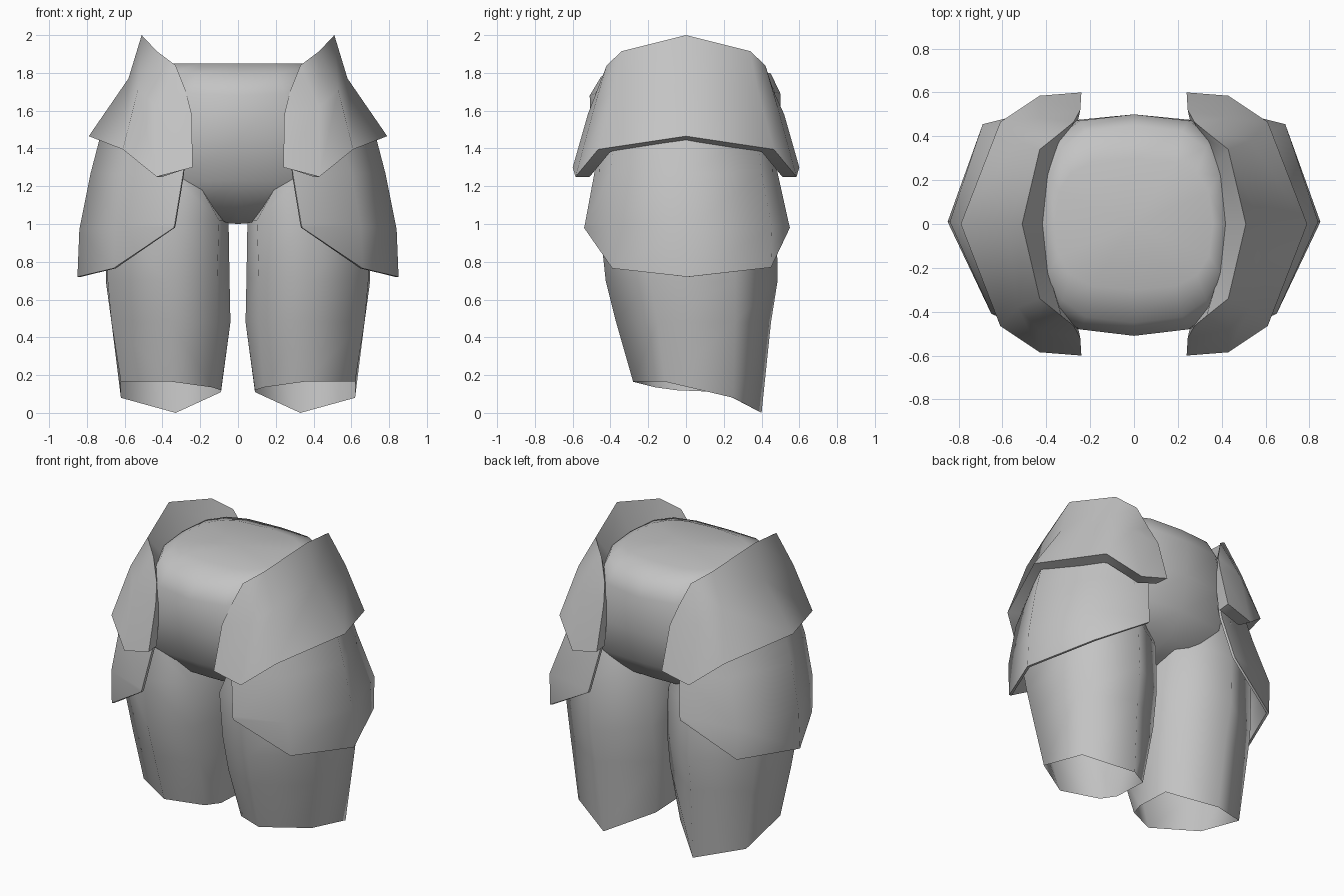
import bpy, math

grey = bpy.data.materials.new("plain grey")
grey.diffuse_color = (0.55, 0.55, 0.55, 1)


def make(name, verts, faces, mirror=True, thick=0.0, angle=50):
    me = bpy.data.meshes.new(name)
    me.from_pydata(verts, [], faces)
    me.materials.append(grey)
    ob = bpy.data.objects.new(name, me)
    bpy.context.collection.objects.link(ob)
    bpy.ops.object.select_all(action='DESELECT')
    ob.select_set(True)
    bpy.context.view_layer.objects.active = ob
    if thick:
        s = ob.modifiers.new("thickness", 'SOLIDIFY')
        s.thickness = thick
        s.offset = -1
        bpy.ops.object.modifier_apply(modifier=s.name)
    bpy.ops.object.shade_smooth_by_angle(angle=math.radians(angle))
    if mirror:
        m = ob.modifiers.new("other side", 'MIRROR')
        m.use_mirror_merge = False
    return ob


def grid(rows, closed):
    """Join rows of points with quads; rows run from low to high."""
    n = len(rows[0])
    faces = []
    for r in range(len(rows) - 1):
        for i in range(n if closed else n - 1):
            j = (i + 1) % n
            faces.append((r * n + i, r * n + j, (r + 1) * n + j, (r + 1) * n + i))
    return [p for row in rows for p in row], faces


# Pelvis: rounded rings from crotch to waist, closed above and below
# (half width, front y, back y, front z, side z, back z)
N = 16
rings = [
    (0.10, -0.16, 0.16, 1.00, 1.02, 1.00),
    (0.40, -0.32, 0.34, 1.09, 1.06, 1.09),
    (0.58, -0.44, 0.45, 1.23, 1.20, 1.23),
    (0.55, -0.50, 0.50, 1.45, 1.45, 1.45),
    (0.46, -0.51, 0.50, 1.68, 1.73, 1.69),
    (0.41, -0.45, 0.45, 1.78, 1.83, 1.795),
    (0.36, -0.30, 0.30, 1.85, 1.85, 1.85),
]
rows = []
for rx, yf, yb, zf, zs, zb in rings:
    row = []
    for i in range(N):
        a = 2 * math.pi * i / N
        c, s = math.cos(a), math.sin(a)
        x = rx * math.copysign(abs(c) ** 0.65, c) if abs(c) > 1e-6 else 0
        k = abs(s) ** 0.75
        y = (yb if s > 0 else -yf) * math.copysign(k, s)
        ze = zb if s > 0 else zf
        row.append((x, y, zs + (ze - zs) * abs(s) ** 3))
    rows.append(row)
v, f = grid(rows, True)
top = (len(rings) - 1) * N
v += [(0, 0, 1.0), (0, 0, 1.85)]
for i in range(N):
    j = (i + 1) % N
    f += [(len(v) - 2, j, i), (len(v) - 1, top + i, top + j)]
make("pelvis", v, f, mirror=False, angle=75)

# Legs: seven-sided open tubes with a slanted lower rim
leg = [
    [(.35, -.28, .165), (.62, -.11, .165), (.62, .25, .08), (.33, .40, 0),
     (.09, .19, .11), (.09, -.05, .12), (.135, -.16, .135)],
    [(.36, -.37, .48), (.67, -.15, .48), (.67, .26, .48), (.35, .45, .48),
     (.05, .24, .48), (.04, .03, .48), (.11, -.26, .48)],
    [(.37, -.425, .70), (.69, -.19, .70), (.70, .26, .70), (.36, .485, .70),
     (.055, .28, .72), (.045, .05, .72), (.11, -.32, .72)],
    [(.38, -.46, 1.02), (.70, -.25, 1.02), (.70, .27, 1.02), (.37, .48, 1.02),
     (.07, .29, 1.02), (.05, .05, 1.02), (.10, -.34, 1.02)],
    [(.38, -.46, 1.29), (.58, -.28, 1.29), (.58, .25, 1.29), (.38, .46, 1.29),
     (.13, .27, 1.19), (.10, .05, 1.18), (.19, -.39, 1.18)],
]
make("leg", *grid(leg, True), angle=100)


def wrap(front, back_shift=0.0):
    """Continue a front-to-side row round to the back."""
    return front + [(x, -y + back_shift, z) for x, y, z in front[-2::-1]]


# Thigh plates
thigh = [
    wrap([(.34, -.54, .98), (.66, -.39, .765), (.85, .01, .72)], .01),
    wrap([(.335, -.535, 1.0), (.65, -.41, .99), (.84, .01, .97)], .01),
    wrap([(.29, -.485, 1.27), (.60, -.40, 1.27), (.78, 0, 1.27)]),
    wrap([(.28, -.46, 1.42), (.53, -.38, 1.48), (.72, 0, 1.50)]),
]
# the rear corner sits a little further out than the front one
thigh[0][3] = (.69, .45, .77)
thigh[1][3] = (.69, .455, .98)
make("thigh_plate", *grid(thigh, False), thick=0.016, angle=60)

# Hip plates: flared outer face with a thick rim turned in on every edge
hip = [
    wrap([(.25, -.50, 1.30), (.25, -.51, 1.30), (.40, -.51, 1.25),
          (.55, -.40, 1.383), (.72, 0, 1.44)]),
    wrap([(.25, -.50, 1.305), (.24, -.60, 1.30), (.43, -.585, 1.25),
          (.61, -.465, 1.395), (.79, 0, 1.465)]),
    wrap([(.26, -.45, 1.58), (.245, -.52, 1.58), (.43, -.485, 1.62),
          (.53, -.38, 1.71), (.58, 0, 1.77)]),
    wrap([(.29, -.43, 1.69), (.275, -.465, 1.70), (.33, -.42, 1.84),
          (.43, -.34, 1.915), (.51, 0, 2.0)]),
    wrap([(.29, -.42, 1.68), (.29, -.43, 1.68), (.34, -.38, 1.76),
          (.375, -.27, 1.79), (.405, 0, 1.79)]),
]
make("hip_plate", *grid(hip, False), angle=60)
